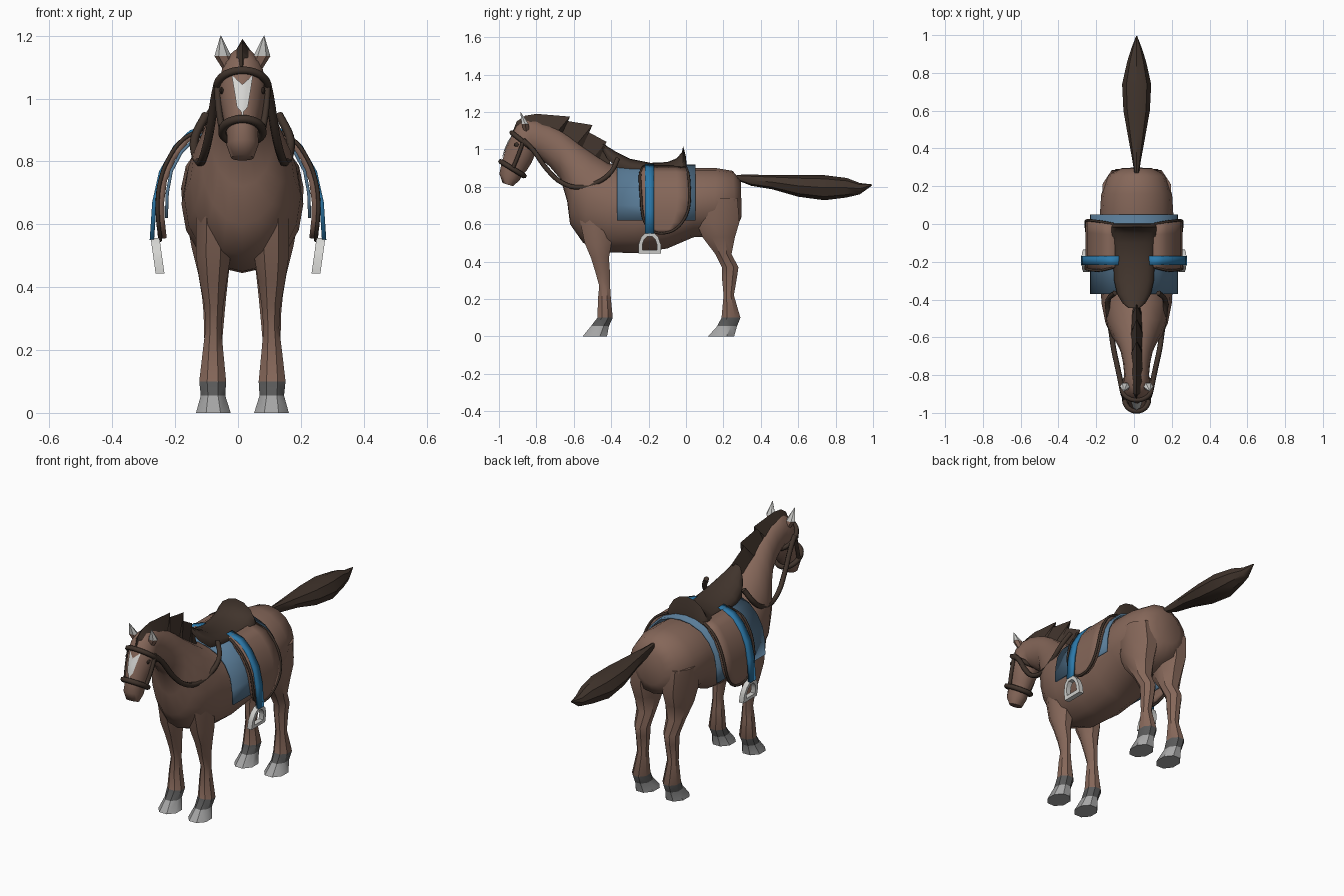
import bpy, bmesh, math
from mathutils import Vector
from mathutils.bvhtree import BVHTree

if "Cube" in bpy.data.objects:
    bpy.data.objects.remove(bpy.data.objects["Cube"])

CX = 0.014  # the animal stands slightly off the tack's centre line

def mat(name, r, g, b):
    m = bpy.data.materials.new(name)
    m.diffuse_color = (r, g, b, 1)
    m.use_nodes = True
    m.node_tree.nodes["Principled BSDF"].inputs["Base Color"].default_value = m.diffuse_color
    return m

COAT = mat("coat_brown", 0.235, 0.135, 0.10)
DARK = mat("dark_brown", 0.052, 0.034, 0.025)
PAD = mat("pad_blue", 0.10, 0.20, 0.31)
STRAP = mat("strap_blue", 0.025, 0.19, 0.40)
HOOF = mat("hoof_grey", 0.38, 0.38, 0.38)
FETLOCK = mat("fetlock_grey", 0.10, 0.10, 0.10)
PALE = mat("pale_grey", 0.66, 0.66, 0.64)

def make(name, verts, faces, mats, angle=40, rule=None, solid=0, offset=1):
    me = bpy.data.meshes.new(name)
    me.from_pydata([tuple(v) for v in verts], [], faces)
    bm = bmesh.new()
    bm.from_mesh(me)
    bmesh.ops.recalc_face_normals(bm, faces=bm.faces)
    bm.to_mesh(me)
    bm.free()
    ob = bpy.data.objects.new(name, me)
    bpy.context.collection.objects.link(ob)
    for m in mats:
        me.materials.append(m)
    if rule:
        for p in me.polygons:
            p.material_index = rule(p.center)
    bpy.ops.object.select_all(action='DESELECT')
    ob.select_set(True)
    bpy.context.view_layer.objects.active = ob
    bpy.ops.object.shade_smooth_by_angle(angle=math.radians(angle))
    if solid:
        mod = ob.modifiers.new("thickness", 'SOLIDIFY')
        mod.thickness, mod.offset = solid, offset
    return ob

def loft(name, rings, mats, **kw):
    n = len(rings[0])
    verts = [v for r in rings for v in r]
    faces = [(i*n + j, i*n + (j+1) % n, (i+1)*n + (j+1) % n, (i+1)*n + j)
             for i in range(len(rings)-1) for j in range(n)]
    faces += [tuple(range(n))[::-1], tuple(range(len(verts)-n, len(verts)))]
    return make(name, verts, faces, mats, **kw)

def sheet(name, rows, mats, **kw):
    n = len(rows[0])
    faces = [(i*n + j, i*n + j + 1, (i+1)*n + j + 1, (i+1)*n + j)
             for i in range(len(rows)-1) for j in range(n-1)]
    return make(name, [v for r in rows for v in r], faces, mats, **kw)

def ellipse(ty, tz, by, bz, w, n=16):
    """Ring between a top point and a bottom point of the side outline."""
    out = []
    for k in range(n):
        a = 2 * math.pi * k / n
        c = math.cos(a)
        out.append((CX + w * math.sin(a), (ty+by)/2 + c*(ty-by)/2, (tz+bz)/2 + c*(tz-bz)/2))
    return out

def tube(name, pts, radius, m, closed=False, smooth=True):
    cu = bpy.data.curves.new(name, 'CURVE')
    cu.dimensions, cu.bevel_depth, cu.bevel_resolution = '3D', radius, 1
    cu.resolution_u, cu.use_fill_caps = 4, True
    sp = cu.splines.new('BEZIER' if smooth else 'POLY')
    P = sp.bezier_points if smooth else sp.points
    P.add(len(pts) - 1)
    for p, q in zip(P, pts):
        p.co = q if smooth else (*q, 1)
        if smooth:
            p.handle_left_type = p.handle_right_type = 'AUTO'
    sp.use_cyclic_u = closed
    cu.materials.append(m)
    ob = bpy.data.objects.new(name, cu)
    bpy.context.collection.objects.link(ob)
    bpy.ops.object.select_all(action='DESELECT')
    ob.select_set(True)
    bpy.context.view_layer.objects.active = ob
    bpy.ops.object.convert(target='MESH')
    return ob

# Body, neck and head in one skin: top y, top z, bottom y, bottom z, half width
body = loft("body", [ellipse(*r) for r in [
    (.293, .83, .298, .64, .08), (.25, .885, .27, .58, .15), (.16, .90, .15, .535, .188),
    (.04, .90, .04, .53, .195), (-.10, .88, -.10, .47, .192), (-.28, .885, -.27, .445, .194),
    (-.42, .93, -.42, .45, .186), (-.50, .985, -.55, .50, .165), (-.57, 1.035, -.62, .60, .132),
    (-.63, 1.08, -.635, .72, .105), (-.68, 1.11, -.67, .84, .085), (-.74, 1.135, -.73, .91, .072),
    (-.80, 1.155, -.785, .955, .066), (-.86, 1.16, -.805, .975, .068), (-.905, 1.13, -.812, .96, .074),
    (-.935, 1.07, -.825, .93, .074), (-.965, 1.0, -.85, .89, .062), (-.985, .93, -.875, .86, .05),
    (-.998, .87, -.89, .835, .051), (-.98, .82, -.925, .803, .036)]], [COAT], angle=60)
skin = BVHTree.FromPolygons([v.co for v in body.data.vertices],
                            [p.vertices[:] for p in body.data.polygons])

# Legs: z, front y, back y, inner x, outer x
def leg_rings(rows, s):
    rings = []
    for z, y0, y1, x0, x1 in rows:
        rings.append([(CX + s*((x0+x1)/2 + (x1-x0)/2*1.04*math.cos(a)),
                       (y0+y1)/2 + (y1-y0)/2*1.04*math.sin(a), z)
                      for a in [math.pi*(k+.5)/4 for k in range(8)]])
    return rings

FRONT = [(.66, -.58, -.38, .03, .15), (.50, -.545, -.395, .035, .15), (.42, -.51, -.41, .048, .138),
         (.34, -.485, -.405, .06, .122), (.27, -.465, -.405, .066, .118), (.20, -.472, -.40, .06, .127),
         (.10, -.475, -.39, .05, .139), (.055, -.51, -.41, .053, .134), (0, -.555, -.42, .035, .15)]
HIND = [(.74, .04, .28, .03, .185), (.61, .05, .29, .02, .18), (.53, .085, .265, .03, .165),
        (.44, .155, .245, .042, .142), (.37, .19, .282, .05, .13), (.32, .19, .275, .055, .125),
        (.22, .20, .257, .064, .122), (.10, .188, .293, .05, .139), (.055, .165, .275, .053, .134),
        (0, .115, .26, .035, .15)]
SIDES = (("left", -1), ("right", 1))
for side, s in SIDES:
    for part, rows in (("front_leg", FRONT), ("hind_leg", HIND)):
        loft(f"{part}_{side}", leg_rings(rows, s), [COAT, FETLOCK, HOOF],
             rule=lambda c: 2 if c.z < .05 else 1 if c.z < .1 else 0)

# Tail
loft("tail", [[(CX + w*math.sin(a), y, z + h*math.cos(a)) for a in [math.pi*k/4 for k in range(8)]]
     for y, z, w, h in [(.27, .85, .012, .014), (.35, .835, .025, .03), (.46, .825, .045, .038),
                        (.60, .805, .07, .058), (.74, .795, .077, .067), (.86, .795, .05, .052),
                        (.93, .79, .028, .03), (.995, .81, .003, .003)]], [DARK])

# Mane: ridge point, root point, half width at the root
loft("mane", [[(CX, ry, rz), (CX-w, by, bz), (CX+w, by, bz)] for ry, rz, by, bz, w in [
    (-.925, 1.10, -.91, 1.09, .008), (-.905, 1.15, -.89, 1.12, .03), (-.86, 1.18, -.85, 1.13, .042),
    (-.80, 1.19, -.80, 1.12, .04), (-.62, 1.175, -.70, 1.08, .036), (-.655, 1.155, -.67, 1.07, .034),
    (-.50, 1.13, -.59, 1.02, .034), (-.535, 1.10, -.56, 1.0, .032), (-.425, 1.04, -.50, .95, .032),
    (-.455, 1.02, -.47, .93, .03), (-.40, .96, -.41, .91, .02)]], [DARK], angle=25)

# Ears, with pale tips
for side, s in SIDES:
    loft(f"ear_{side}", [[(CX + s*x + w*math.cos(a), y + .8*w*math.sin(a), z)
         for a in [math.pi*k/3 for k in range(6)]]
         for x, y, z, w in [(.036, -.85, 1.08, .018), (.062, -.86, 1.135, .027), (.069, -.885, 1.2, .001)]],
         [COAT, PALE], angle=30, rule=lambda c: 1 if c.z > 1.13 else 0)

# White blaze: thin plate laid on the face
def face_point(x, z):
    hit = skin.ray_cast(Vector((CX + x, -2, z)), Vector((0, 1, 0)))[0]
    return (CX + x, hit.y - .006, z)

rows = []
for i in range(9):
    t = i / 8
    w = .034*(1-t) + .012*t if t < .85 else .003
    rows.append([face_point(w*u, 1.075 - .135*t - .03*(1-abs(u))*(1-t)**3) for u in (-1, -.5, 0, .5, 1)])
sheet("blaze", rows, [PALE])

# Eyes
for side, s in SIDES:
    hit = skin.ray_cast(Vector((CX + s, -.905, 1.025)), Vector((-s, 0, 0)))[0]
    bpy.ops.mesh.primitive_uv_sphere_add(segments=8, ring_count=6, radius=.014, location=hit)
    eye = bpy.context.object
    eye.name, eye.scale = f"eye_{side}", (.5, 1.1, .8)
    eye.data.materials.append(DARK)

# Bridle and reins
tube("noseband", ellipse(-.99, .935, -.865, .858, .064, 12), .014, DARK, closed=True)
tube("browband", ellipse(-.932, 1.09, -.80, .985, .08, 12), .013, DARK, closed=True)
for side, s in SIDES:
    tube(f"cheek_strap_{side}", [(CX + s*.08, -.87, 1.04), (CX + s*.074, -.90, .96),
                                 (CX + s*.064, -.925, .90)], .011, DARK)
    tube(f"rein_{side}", [(CX + s*x, y, z) for x, y, z in [
        (.078, -.87, 1.05), (.088, -.82, 1.0), (.105, -.74, .89), (.122, -.66, .82), (.135, -.57, .797),
        (.15, -.47, .825), (.15, -.40, .88), (.115, -.365, .95)]], .014, DARK)

# Saddle pad arched over the back
ARCH = [(.228, .62), (.225, .70), (.212, .77), (.18, .83), (.13, .88), (.06, .908)]
arch = [(-x, z) for x, z in ARCH] + [(0, .915)] + [(x, z) for x, z in ARCH[::-1]]
sheet("saddle_pad", [[(x, y, z) for x, z in arch] for y in (-.37, -.16, .05)], [PAD], solid=.01, offset=0)

# Saddle flaps with dark rim, straps and stirrups
FLAP = [(.10, .905, -.23, 0), (.165, .87, -.245, .012), (.21, .81, -.245, .018), (.237, .74, -.24, .02),
        (.246, .67, -.235, .01), (.244, .61, -.22, -.02), (.24, .575, -.195, -.055), (.238, .555, -.16, -.10)]
STRAP_PATH = [(.08, .915), (.15, .893), (.20, .845), (.245, .765), (.266, .67), (.274, .55)]
D = [(.06, .443), (.06, .49), (.046, .53), (.02, .556)]
d_ring = D + [(-y, z) for y, z in D[::-1]]
for side, s in SIDES:
    sheet(f"flap_{side}", [[(s*x, y0 + (y1-y0)*t/4, z) for t in range(5)] for x, z, y0, y1 in FLAP],
          [COAT], solid=.022, offset=0)
    rim = [(s*(x+.01), y0, z) for x, z, y0, y1 in FLAP] + [(s*(x+.01), y1, z) for x, z, y0, y1 in FLAP[::-1]]
    tube(f"flap_rim_{side}", rim, .007, DARK)
    sheet(f"stirrup_strap_{side}", [[(s*x, y, z) for y in (-.218, -.17)] for x, z in STRAP_PATH],
          [STRAP], solid=.014, offset=0)
    verts, n = [], len(d_ring)
    for k, dx in ((1, -.014), (1, .014), (.64, .014), (.64, -.014)):
        for y, z in d_ring:
            zz = .498 + (z - .498)*k
            verts.append((s*(.248 + (zz-.443)*.14 + dx), -.194 + y*k, zz))
    faces = [(r*n + j, r*n + (j+1) % n, (r+1) % 4*n + (j+1) % n, (r+1) % 4*n + j)
             for r in range(4) for j in range(n)]
    make(f"stirrup_{side}", verts, faces, [PALE], angle=30)

# Seat: y, half width, centre z, edge z
SEAT = [(-.445, .03, 1.035, 1.015), (-.42, .06, 1.015, .97), (-.37, .09, .985, .925), (-.30, .105, .95, .905),
        (-.19, .11, .928, .893), (-.10, .118, .932, .888), (-.05, .125, .952, .888),
        (-.022, .125, .985, .888), (-.015, .122, 1.017, .888), (0, .12, .96, .885), (.004, .12, .90, .88)]
rings = []
for y, w, zc, ze in SEAT:
    top = [(w*math.sin(a), y, ze + (zc-ze)*math.cos(a)) for a in [math.pi*(k-4)/8 for k in range(9)]]
    low = [(x*.96, y, z - .022) for x, _, z in top[::-1]]
    rings.append(top + low)
loft("seat", rings, [DARK], angle=45)
